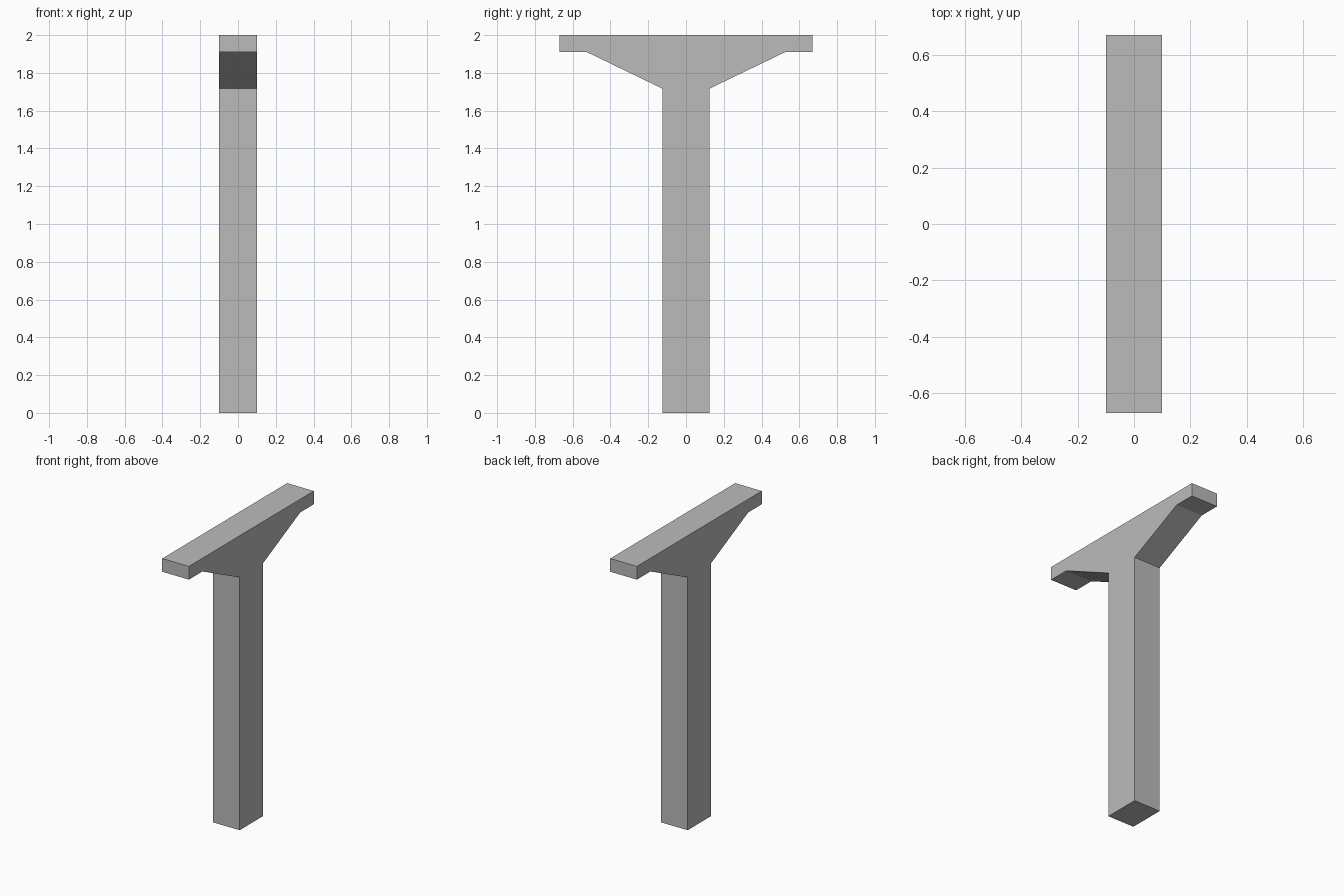
import bpy
import bmesh

cube = bpy.data.objects.get("Cube")
if cube:
    bpy.data.objects.remove(cube, do_unlink=True)

# Plain concrete grey
concrete = bpy.data.materials.new("concrete_grey")
concrete.use_nodes = True
grey = (0.5, 0.5, 0.5, 1)
concrete.diffuse_color = grey
concrete.node_tree.nodes["Principled BSDF"].inputs["Base Color"].default_value = grey

# Half outline (y, z): shaft foot, bracket knee, cap underside, cap end
half = [(0.125, 0), (0.125, 1.717), (0.525, 1.91), (0.67, 1.91), (0.67, 2)]
outline = half + [(-y, z) for y, z in reversed(half)]
half_width = 0.1

# Pier: mirrored outline extruded across its width
bm = bmesh.new()
side = bm.faces.new([bm.verts.new((-half_width, y, z)) for y, z in outline])
extruded = bmesh.ops.extrude_face_region(bm, geom=[side], use_keep_orig=True)
moved = [v for v in extruded["geom"] if isinstance(v, bmesh.types.BMVert)]
bmesh.ops.translate(bm, verts=moved, vec=(2 * half_width, 0, 0))
bmesh.ops.recalc_face_normals(bm, faces=bm.faces)

mesh = bpy.data.meshes.new("support_pier")
bm.to_mesh(mesh)
bm.free()
mesh.materials.append(concrete)
pier = bpy.data.objects.new("support_pier", mesh)
bpy.context.collection.objects.link(pier)
